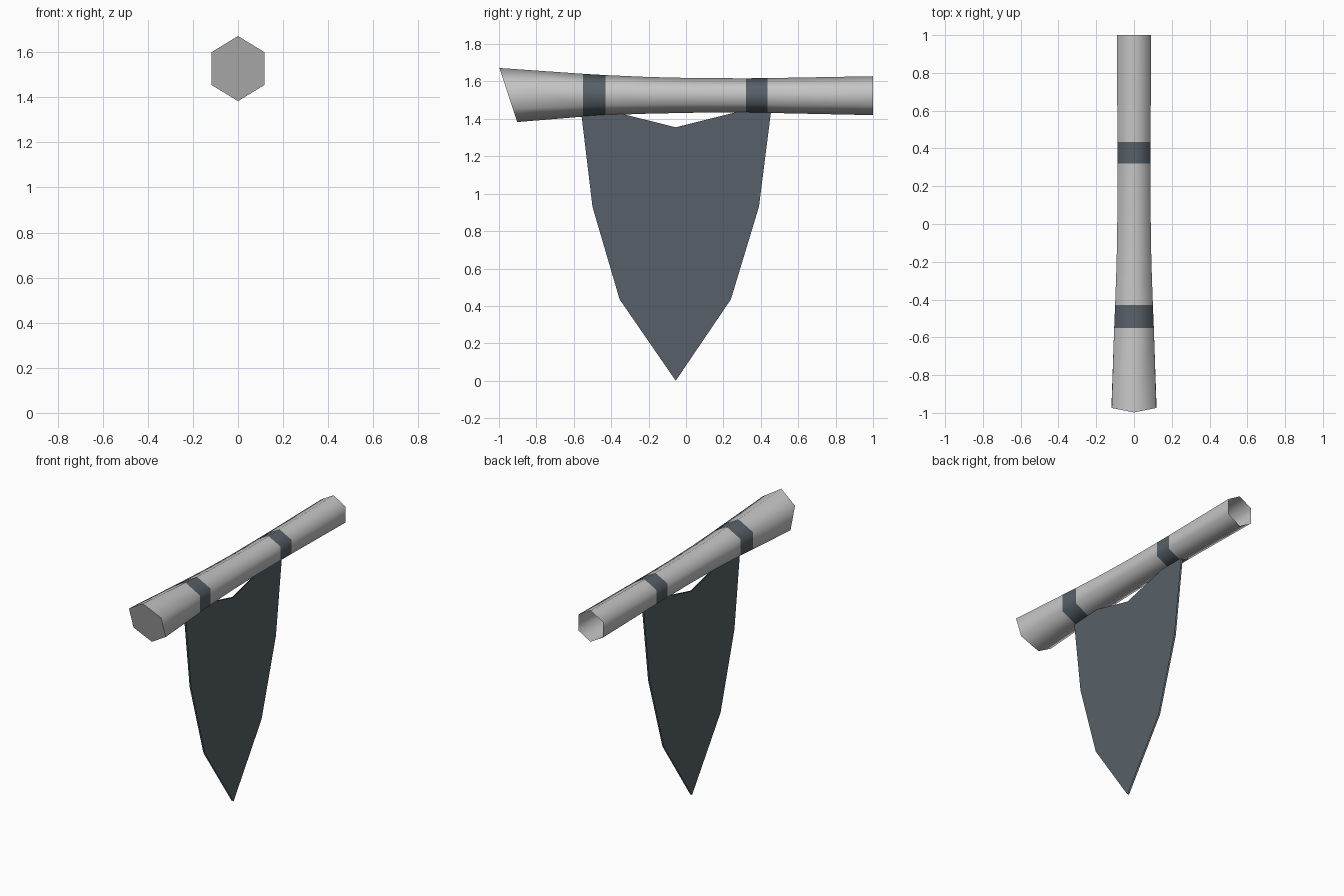
import bpy
import bmesh
import math

cube = bpy.data.objects.get("Cube")
if cube:
    bpy.data.objects.remove(cube, do_unlink=True)


def material(name, color):
    m = bpy.data.materials.new(name)
    m.use_nodes = True
    m.diffuse_color = color
    m.node_tree.nodes["Principled BSDF"].inputs["Base Color"].default_value = color
    return m


def finish(bm, name, mats):
    mesh = bpy.data.meshes.new(name)
    bm.to_mesh(mesh)
    bm.free()
    for m in mats:
        mesh.materials.append(m)
    obj = bpy.data.objects.new(name, mesh)
    bpy.context.collection.objects.link(obj)
    return obj


pale_grey = material("pale grey", (0.56, 0.56, 0.56, 1))
slate = material("slate cloth", (0.095, 0.118, 0.138, 1))

# Pole: hexagonal rings along y, each (y, half width, bottom z, top z)
stations = [
    (-0.95, 0.118, 1.383, 1.672),
    (-0.55, 0.105, 1.412, 1.641),
    (-0.43, 0.100, 1.420, 1.634),
    (-0.20, 0.092, 1.428, 1.624),
    (0.05, 0.088, 1.433, 1.618),
    (0.32, 0.088, 1.433, 1.617),
    (0.435, 0.088, 1.432, 1.618),
    (1.00, 0.090, 1.420, 1.628),
]
SLANT = 0.33  # the front end leans forward at the top
bm = bmesh.new()
rings = []
for i, (y, half, low, high) in enumerate(stations):
    mid, radius = (low + high) / 2, (high - low) / 2
    ring = []
    for k in range(6):
        a = math.pi * k / 3
        dz = radius * math.cos(a)
        lean = SLANT * dz if i == 0 else 0
        ring.append(bm.verts.new((half * math.sin(a) / math.sin(math.pi / 3),
                                  y - lean, mid + dz)))
    rings.append(ring)

# Wrapped cloth bands are the rows between stations 1-2 and 5-6
for i, (a, b) in enumerate(zip(rings, rings[1:])):
    for k in range(6):
        n = (k + 1) % 6
        face = bm.faces.new((a[k], a[n], b[n], b[k]))
        face.material_index = 1 if i in (1, 5) else 0
bm.faces.new(rings[0])  # closed front end, open back end
bmesh.ops.recalc_face_normals(bm, faces=bm.faces)
pole = finish(bm, "pole", [pale_grey, slate])
for p in pole.data.polygons:
    p.use_smooth = True
pole.data.set_sharp_from_angle(angle=math.radians(66))

# Hanging cloth: two thin sheets back to back
outline = [
    (-0.055, 0.0), (0.24, 0.435), (0.39, 0.93), (0.456, 1.45), (0.31, 1.446),
    (-0.055, 1.355), (-0.42, 1.446), (-0.56, 1.43), (-0.50, 0.93), (-0.355, 0.435),
]
bm = bmesh.new()
for side in (1, -1):
    verts = [bm.verts.new((0.005 * side, y, z)) for y, z in outline]
    bm.faces.new(verts[::side])
finish(bm, "hanging_cloth", [slate])
